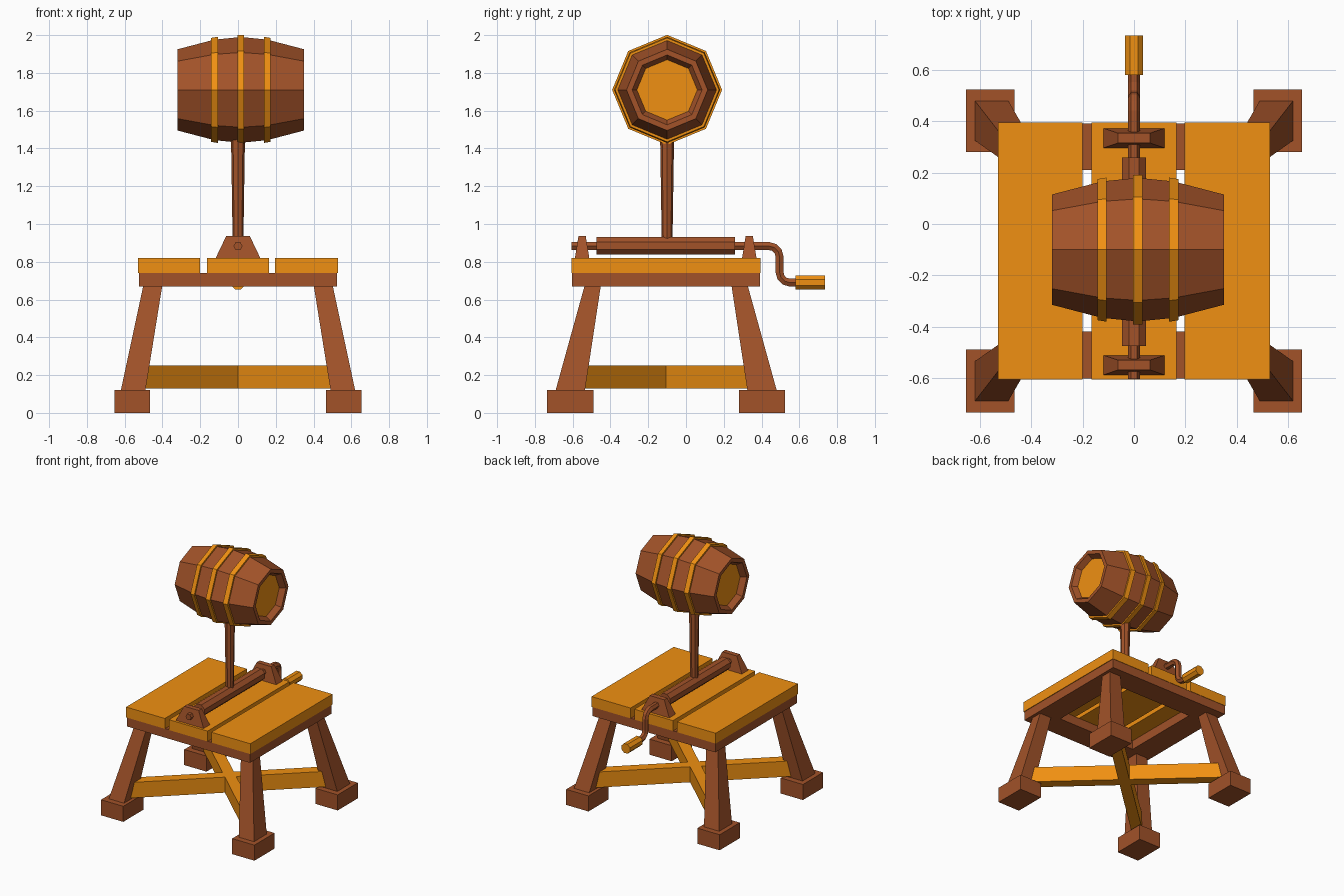
import bpy, bmesh, math
from mathutils import Vector, Matrix

if "Cube" in bpy.data.objects:
    bpy.data.objects.remove(bpy.data.objects["Cube"])

YC = -0.105  # middle of the stand in y


def make_mat(name, rgb):
    m = bpy.data.materials.new(name)
    m.diffuse_color = (*rgb, 1)
    m.use_nodes = True
    m.node_tree.nodes["Principled BSDF"].inputs["Base Color"].default_value = m.diffuse_color
    return m


BROWN = make_mat("brown_wood", (0.36, 0.085, 0.022))
ORANGE = make_mat("orange_wood", (0.87, 0.28, 0.006))


def mesh_object(name, verts, faces, mat):
    me = bpy.data.meshes.new(name)
    me.from_pydata(verts, [], faces)
    bm = bmesh.new()
    bm.from_mesh(me)
    bmesh.ops.recalc_face_normals(bm, faces=bm.faces)
    bm.to_mesh(me)
    bm.free()
    me.materials.append(mat)
    ob = bpy.data.objects.new(name, me)
    bpy.context.collection.objects.link(ob)
    return ob


def frustum(name, lo, hi, mat):
    """Block between two rectangles, each (x0, x1, y0, y1, z)."""
    verts = [(x, y, r[4]) for r in (lo, hi)
             for x, y in ((r[0], r[2]), (r[1], r[2]), (r[1], r[3]), (r[0], r[3]))]
    faces = [(3, 2, 1, 0), (4, 5, 6, 7)] + [(i, (i + 1) % 4, (i + 1) % 4 + 4, i + 4) for i in range(4)]
    return mesh_object(name, verts, faces, mat)


def box(name, x0, x1, y0, y1, z0, z1, mat):
    return frustum(name, (x0, x1, y0, y1, z0), (x0, x1, y0, y1, z1), mat)


def lathe(name, profile, axis, centre, mat, n=8, closed=False, phase=0.0):
    """Turn (position, radius) points around the X, Y or Z axis."""
    verts, faces = [], []
    for t, r in profile:
        for i in range(n):
            a = 2 * math.pi * i / n + phase
            c, s = r * math.cos(a), r * math.sin(a)
            p = {"X": (t, c, s), "Y": (c, t, s), "Z": (c, s, t)}[axis]
            verts.append(Vector(p) + Vector(centre))
    k = len(profile)
    for j in range(k if closed else k - 1):
        a, b = j * n, (j + 1) % k * n
        faces += [(a + i, a + (i + 1) % n, b + (i + 1) % n, b + i) for i in range(n)]
    if not closed:
        faces += [tuple(range(n)), tuple(range((k - 1) * n, k * n))]
    return mesh_object(name, verts, faces, mat)


# Feet and splayed legs
for sx, side in ((-1, "left"), (1, "right")):
    for sy, end in ((-1, "front"), (1, "back")):
        def rect(xa, xb, ya, yb, z):
            xs = sorted((sx * xa, sx * xb))
            ys = sorted((YC + sy * ya, YC + sy * yb))
            return (*xs, *ys, z)
        frustum(f"foot_{end}_{side}", rect(.465, .655, .385, .63, 0), rect(.465, .655, .385, .63, .12), BROWN)
        frustum(f"leg_{end}_{side}", rect(.49, .62, .43, .585, .12), rect(.40, .50, .345, .43, .68), BROWN)

# Crossed braces between the legs
for s, name in ((1, "brace_a"), (-1, "brace_b")):
    ob = box(name, -.71, .71, -.04, .04, .13, .25, ORANGE)
    ob.data.transform(Matrix.Translation((0, YC, 0)) @ Matrix.Rotation(s * math.atan2(.49, .53), 4, "Z"))

# Frame ring under the table top
outer = [(-.525, -.603), (.525, -.603), (.525, .392), (-.525, .392)]
inner = [(-.34, -.42), (.34, -.42), (.34, .21), (-.34, .21)]
verts = [(x, y, z) for z in (.67, .74) for loop in (outer, inner) for x, y in loop]
faces = []
for i in range(4):
    j = (i + 1) % 4
    faces += [(i, j, j + 4, i + 4), (i + 8, j + 8, j + 12, i + 12),
              (i, j, j + 8, i + 8), (i + 4, j + 4, j + 12, i + 12)]
mesh_object("table_frame", verts, faces, BROWN)

# Table planks
for name, x0, x1 in (("plank_left", -.53, -.20), ("plank_middle", -.165, .165), ("plank_right", .197, .53)):
    box(name, x0, x1, -.607, .395, .74, .82, ORANGE)

# Axle brackets
for name, y in (("bracket_front", -.55), ("bracket_back", .335)):
    frustum(name, (-.118, .118, y - .038, y + .038, .82), (-.062, .062, y - .019, y + .019, .937), BROWN)

# Roller and post
lathe("roller", [(-.475, .051), (.26, .051)], "Y", (0, 0, .885), BROWN, phase=math.pi / 8)
lathe("post", [(.88, .028), (1.46, .037)], "Z", (0, -.10, 0), BROWN)

# Axle that bends into the crank arm
path = [(-.605, .883), (.44, .883)]
path += [(.44 + .055 * math.sin(a), .828 + .055 * math.cos(a)) for a in (math.pi / 6, math.pi / 3, math.pi / 2)]
path += [(.55 - .055 * math.cos(a), .745 - .055 * math.sin(a)) for a in (0, math.pi / 6, math.pi / 3, math.pi / 2)]
path.append((.60, .69))
cu = bpy.data.curves.new("crank_axle", "CURVE")
cu.dimensions = "3D"
cu.bevel_depth = .024
cu.bevel_resolution = 1
cu.use_fill_caps = True
sp = cu.splines.new("POLY")
sp.points.add(len(path) - 1)
for p, (y, z) in zip(sp.points, path):
    p.co = (0, y, z, 1)
sp.use_smooth = False
cu.materials.append(BROWN)
bpy.context.collection.objects.link(bpy.data.objects.new("crank_axle", cu))

# Crank handle
lathe("crank_handle", [(.58, .039), (.735, .039)], "Y", (0, 0, .69), ORANGE, phase=math.pi / 8)

# Barrel with recessed ends
C = (.015, -.10, 1.71)
half = [(.295, .16), (.335, .185), (.335, .215), (.14, .266)]
profile = [(-t, r) for t, r in half] + [(0, .28)] + [(t, r) for t, r in reversed(half)]
barrel = lathe("barrel", profile, "X", C, BROWN)
barrel.data.materials.append(ORANGE)
for f in barrel.data.polygons:
    if len(f.vertices) == 8:
        f.material_index = 1

# Barrel hoops
for name, t, r in (("hoop_left", -.14, .266), ("hoop_middle", 0, .279), ("hoop_right", .14, .266)):
    slope = -.003 * (t > 0) + .003 * (t < 0)
    lathe(name, [(t - .018, r - .012), (t + .018, r - .012), (t + .018, r + .012 + slope), (t - .018, r + .012 - slope)],
          "X", C, ORANGE, closed=True)
